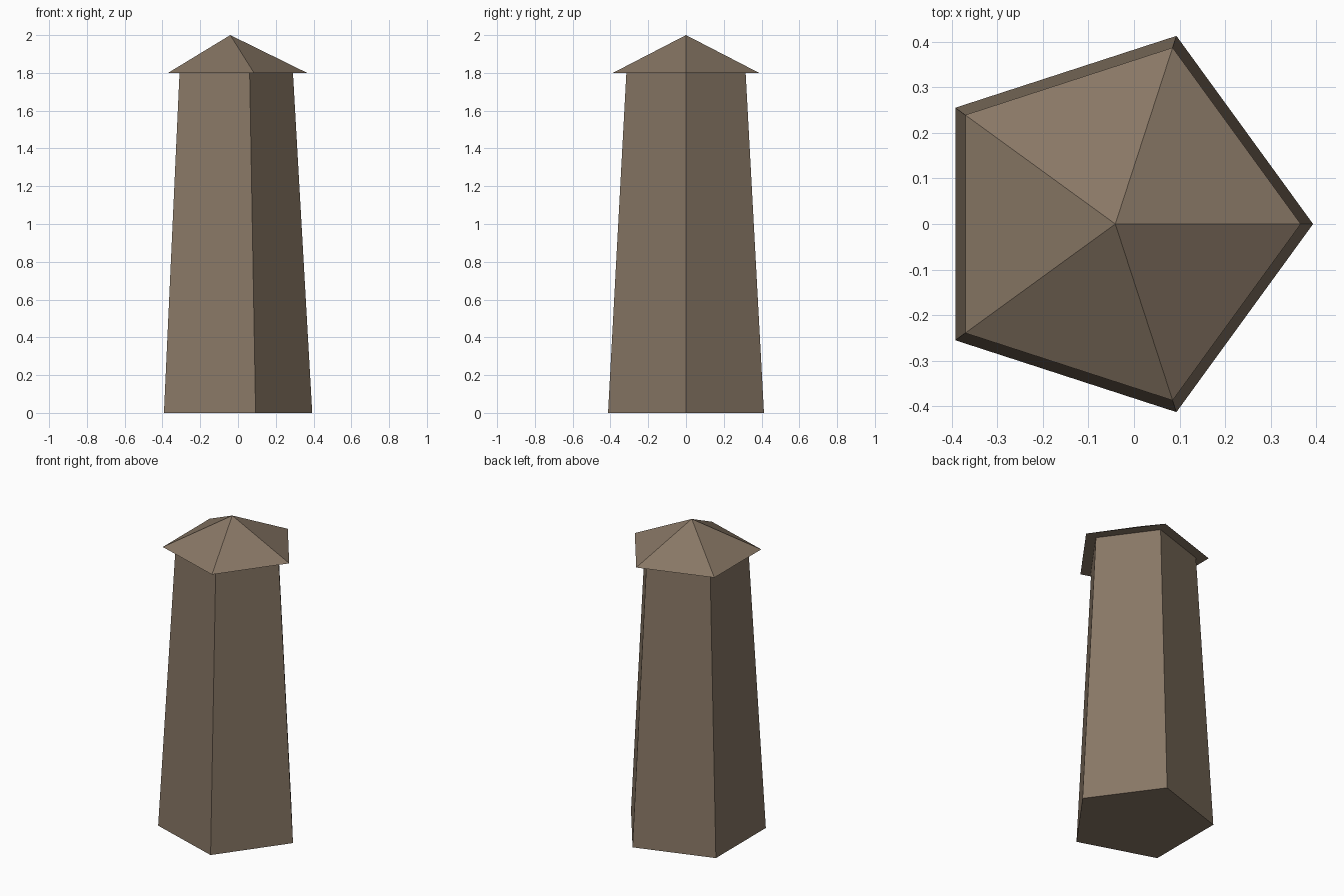
import bpy
from math import cos, sin, tau

cube = bpy.data.objects.get("Cube")
if cube:
    bpy.data.objects.remove(cube, do_unlink=True)

SIDES = 5
AXIS_X = -0.041      # tower axis, so the pentagon's bounds are centred
EAVES_Z = 1.8
TOP_Z = 2.0

# Single weathered brown colour
brown = bpy.data.materials.new("weathered_brown")
brown.use_nodes = True
colour = (0.246, 0.184, 0.130, 1.0)
brown.diffuse_color = colour
brown.node_tree.nodes["Principled BSDF"].inputs["Base Color"].default_value = colour


def ring(radius, z):
    """Pentagon with one corner pointing along +x."""
    angles = [tau * i / SIDES for i in range(SIDES)]
    return [(AXIS_X + radius * cos(a), radius * sin(a), z) for a in angles]


def add_part(name, verts, faces):
    mesh = bpy.data.meshes.new(name)
    mesh.from_pydata(verts, [], faces)
    mesh.materials.append(brown)
    bpy.context.collection.objects.link(bpy.data.objects.new(name, mesh))


corners = range(SIDES)
underside = tuple(reversed(corners))

# Tapering tower shaft
walls = [(i, (i + 1) % SIDES, (i + 1) % SIDES + SIDES, i + SIDES) for i in corners]
lid = tuple(i + SIDES for i in corners)
add_part("tower_shaft", ring(0.434, 0) + ring(0.332, EAVES_Z), walls + [underside, lid])

# Overhanging pointed roof
slopes = [(i, (i + 1) % SIDES, SIDES) for i in corners]
add_part("tower_roof", ring(0.407, EAVES_Z) + [(AXIS_X, 0, TOP_Z)], slopes + [underside])
